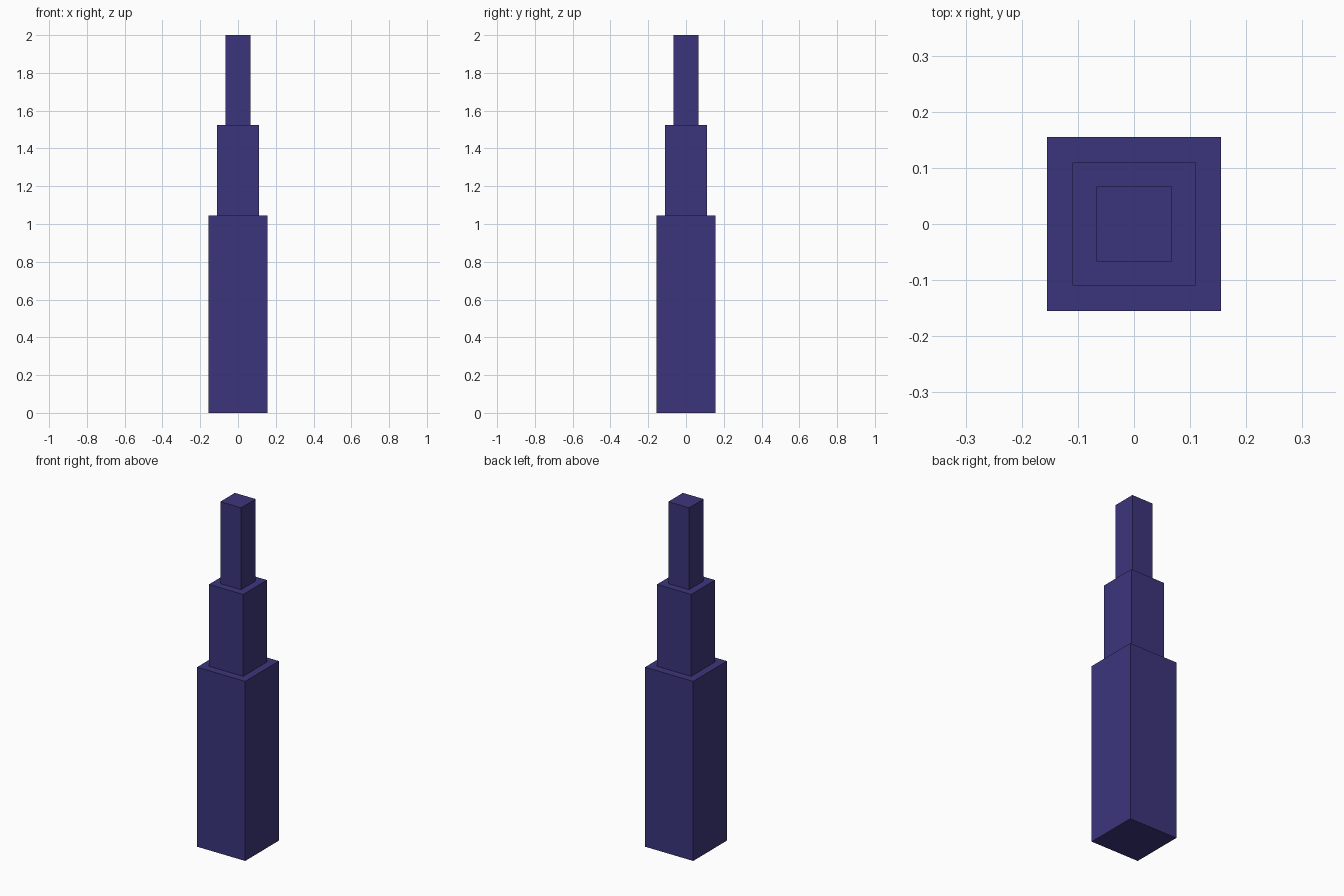
import bpy

if "Cube" in bpy.data.objects:
    bpy.data.objects.remove(bpy.data.objects["Cube"])

# Dark indigo finish shared by all tiers
indigo = bpy.data.materials.new("indigo")
indigo.diffuse_color = (0.045, 0.036, 0.20, 1.0)
indigo.use_nodes = True
indigo.node_tree.nodes["Principled BSDF"].inputs["Base Color"].default_value = indigo.diffuse_color


def add_tier(name, width, bottom, top):
    bpy.ops.mesh.primitive_cube_add(size=1, location=(0, 0, (bottom + top) / 2))
    tier = bpy.context.object
    tier.name = name
    tier.scale = (width, width, top - bottom)
    bpy.ops.object.transform_apply(location=False, rotation=False, scale=True)
    tier.data.materials.append(indigo)


# Three square tiers, each narrower than the one below
for name, width, bottom, top in (
    ("lower_tier", 0.31, 0.0, 1.046),
    ("middle_tier", 0.22, 1.046, 1.523),
    ("upper_tier", 0.134, 1.523, 2.0),
):
    add_tier(name, width, bottom, top)
